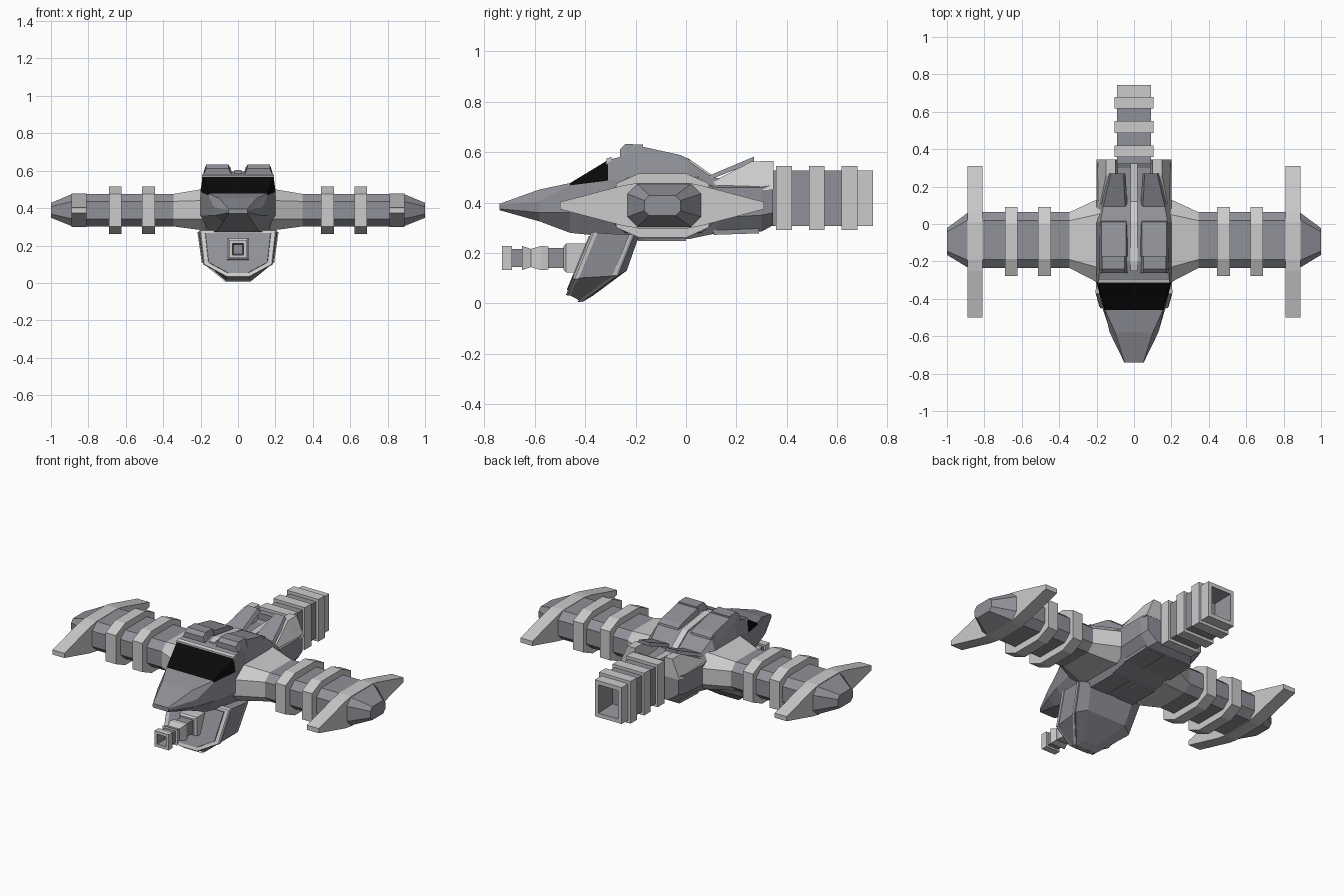
import bpy, bmesh

if "Cube" in bpy.data.objects:
    bpy.data.objects.remove(bpy.data.objects["Cube"])


def material(name, rgb):
    m = bpy.data.materials.new(name)
    m.diffuse_color = (*rgb, 1)
    m.use_nodes = True
    m.node_tree.nodes["Principled BSDF"].inputs["Base Color"].default_value = m.diffuse_color
    return m


DARK, LIGHT, BLACK = 0, 1, 2
MATS = [material("hull grey", (0.28, 0.285, 0.315)),
        material("pale grey", (0.60, 0.60, 0.60)),
        material("window black", (0.003, 0.003, 0.003))]


def loft(name, loops, mats, mirror=False, paint=None):
    """Bridge equal loops; mats is one colour or one per segment; paint(segment, side) overrides."""
    bm = bmesh.new()
    rows = [[bm.verts.new(p) for p in loop] for loop in loops]
    n = len(rows[0])
    seg = mats if isinstance(mats, list) else [mats] * (len(rows) - 1)
    for k in range(len(rows) - 1):
        for i in range(n):
            j = (i + 1) % n
            f = bm.faces.new((rows[k][i], rows[k][j], rows[k + 1][j], rows[k + 1][i]))
            f.material_index = seg[k]
            if paint and paint(k, i) is not None:
                f.material_index = paint(k, i)
    for r, c in ((rows[0], seg[0]), (rows[-1], seg[-1])):
        for i in range(n // 2 - 1):
            bm.faces.new((r[i], r[i + 1], r[n - 2 - i], r[n - 1 - i])).material_index = c
    bmesh.ops.recalc_face_normals(bm, faces=bm.faces[:])
    me = bpy.data.meshes.new(name)
    bm.to_mesh(me)
    bm.free()
    for m in MATS:
        me.materials.append(m)
    ob = bpy.data.objects.new(name, me)
    bpy.context.collection.objects.link(ob)
    if mirror:
        ob.modifiers.new("Mirror", 'MIRROR')
    return ob


def sym(half):
    """Close a half section across x = 0."""
    return half + [(-x, y, z) for x, y, z in reversed(half)]


def octagon(x, y0, y1, z0, z1, cy, cz):
    return [(x, y0 + cy, z1), (x, y1 - cy, z1), (x, y1, z1 - cz), (x, y1, z0 + cz),
            (x, y1 - cy, z0), (x, y0 + cy, z0), (x, y0, z0 + cz), (x, y0, z1 - cz)]


def slab(name, sections, mat, inset=0.0, mirror=True):
    """Box-like part along y: sections are (y, x0, x1, z0, z1)."""
    loft(name, [[(a, y, z0), (a + inset, y, z1), (b - inset, y, z1), (b, y, z0)]
                for y, a, b, z0, z1 in sections], mat, mirror)


def barrel(name, zc, steps, mats):
    """Stepped square tube along y: steps are (y, half width, half height)."""
    loft(name, [[(-w, y, zc - h), (-w, y, zc + h), (w, y, zc + h), (w, y, zc - h)]
                for y, w, h in steps], mats)


# fuselage: y, then (x, z) of top edge, shoulder, lower side, keel edge
hull = [(-.74, (.05, .395), (.052, .390), (.052, .375), (.05, .370)),
        (-.58, (.10, .452), (.13, .405), (.125, .36), (.08, .325)),
        (-.46, (.155, .477), (.158, .468), (.165, .36), (.11, .28)),
        (-.31, (.19, .568), (.20, .487), (.20, .36), (.14, .265)),
        (-.20, (.18, .597), (.20, .50), (.20, .34), (.15, .252)),
        (.01, (.18, .565), (.20, .50), (.20, .34), (.15, .255)),
        (.12, (.16, .488), (.20, .46), (.20, .34), (.15, .278)),
        (.30, (.15, .48), (.20, .46), (.20, .35), (.15, .285)),
        (.345, (.15, .50), (.19, .47), (.19, .36), (.12, .31))]
loft("fuselage", [sym([(x, s[0], z) for x, z in s[1:]]) for s in hull], DARK,
     paint=lambda k, i: BLACK if k == 2 and i in (0, 6, 7) else None)
slab("window_frame", [(-.315, -.192, .192, .55, .575), (-.295, -.19, .19, .55, .581)], LIGHT,
     mirror=False)

# roof: hatches, panels, spine, rear flaps and pale fins
slab("roof_hatch", [(-.262, .035, .185, .58, .612), (-.24, .035, .185, .58, .632),
                    (-.17, .035, .185, .58, .630)], DARK, .015)
slab("roof_panel", [(-.175, .03, .187, .58, .622), (-.02, .03, .187, .54, .588),
                    (.012, .03, .187, .50, .572), (.025, .03, .187, .49, .53),
                    (.12, .04, .17, .47, .497)], DARK, .012)
slab("spine", [(-.25, -.02, .02, .57, .594), (-.2, -.02, .02, .58, .604),
               (.01, -.02, .02, .55, .575), (.12, -.02, .02, .47, .497),
               (.34, -.02, .02, .47, .505)], LIGHT, mirror=False)
slab("rear_flap", [(.08, .035, .18, .485, .502), (.27, .045, .135, .56, .582)], DARK, .012)
loft("rear_fin", [[(.085, y, .45), (.10, y, z), (w, y, z), (.20, y, .45)]
                  for y, z, w in ((.11, .485, .18), (.26, .563, .15), (.346, .565, .15))],
     LIGHT, True)

# belly plates
slab("belly_plate_front", [(-.19, .03, .15, .247, .27), (0, .03, .15, .247, .27)], DARK)
slab("belly_plate_rear", [(.11, .03, .16, .272, .30), (.29, .03, .16, .278, .30)], DARK)

# wings
W = (-.235, .063, .302, .476)
loft("wing_root", [octagon(.17, -.32, .14, .28, .505, .08, .06),
                   octagon(.20, -.31, .13, .283, .50, .08, .06),
                   octagon(.345, *W, .045, .04)], LIGHT, True)
loft("wing_spar", [octagon(.34, *W, .045, .04), octagon(.82, *W, .045, .04)], DARK, True)
for n, (a, b) in enumerate(((.445, .512), (.622, .69))):
    loft(f"wing_ring_{n + 1}", [octagon(x, -.278, .092, .262, .515, .09, .04) for x in (a, b)],
         LIGHT, True)
edge = [(-.5, .402), (-.25, .468), (-.19, .478), (.01, .478), (.06, .468), (.31, .402)]
blade = edge + [(y, .776 - z) for y, z in reversed(edge)]
loft("wing_blade", [[(x, y, z) for y, z in blade] for x in (.81, .89)], LIGHT, True)
loft("wing_tip", [octagon(.885, *W, .04, .04),
                  octagon(1.0, -.165, -.022, .348, .428, .02, .02)], DARK, True)

# tail engine: pale rings on a dark core, hollow at the end
steps, mats = [(.32, .09, .11)], []
for y in (.357, .487, .617):
    steps += [(y, .09, .11), (y, .105, .1275), (y + .063, .105, .1275), (y + .063, .09, .11)]
    mats += [DARK, LIGHT, LIGHT, LIGHT]
steps += [(.742, .09, .11), (.742, .066, .086), (.63, .05, .068)]
barrel("tail_engine", .418, steps, mats + [LIGHT, LIGHT, DARK])

# chin pod: front outline, back outline, pale rims and a front plate
front = [(.20, .28), (.18, .10), (.06, .035)]
back = [(.213, -.205, .272), (.19, -.27, .11), (.065, -.41, .006)]


def pod_front(scale, shift):
    pts = [(x * scale, .18 + (z - .18) * scale) for x, z in front]
    return sym([(x, -.365 - (.285 - z) * .41 + shift, z) for x, z in pts])


loft("chin_pod", [pod_front(1, 0), sym(back),
                  sym([(.15, -.185, .272), (.13, -.235, .13), (.045, -.37, .03)])], DARK)
loft("pod_front_rim", [pod_front(1.0, -.008), pod_front(1.03, 0), pod_front(1.03, .016)], LIGHT)
loft("pod_front_plate", [pod_front(.87, -.013), pod_front(.89, -.004)], DARK)
loft("pod_back_rim", [sym([(x * 1.02, y + d, z) for x, y, z in back]) for d in (-.022, -.008)],
     LIGHT)

# chin gun, hollow at the muzzle
barrel("chin_gun", .18,
       [(-.36, .058, .057), (-.475, .058, .057), (-.485, .045, .048), (-.485, .038, .04),
        (-.545, .038, .04), (-.545, .046, .046), (-.575, .05, .048), (-.615, .038, .036),
        (-.65, .05, .048), (-.65, .036, .036), (-.69, .036, .036), (-.69, .047, .047),
        (-.73, .047, .047), (-.73, .03, .03), (-.66, .025, .025)],
       [LIGHT, LIGHT, LIGHT, DARK, LIGHT, LIGHT, LIGHT, LIGHT, LIGHT, DARK, LIGHT, LIGHT,
        LIGHT, DARK])
